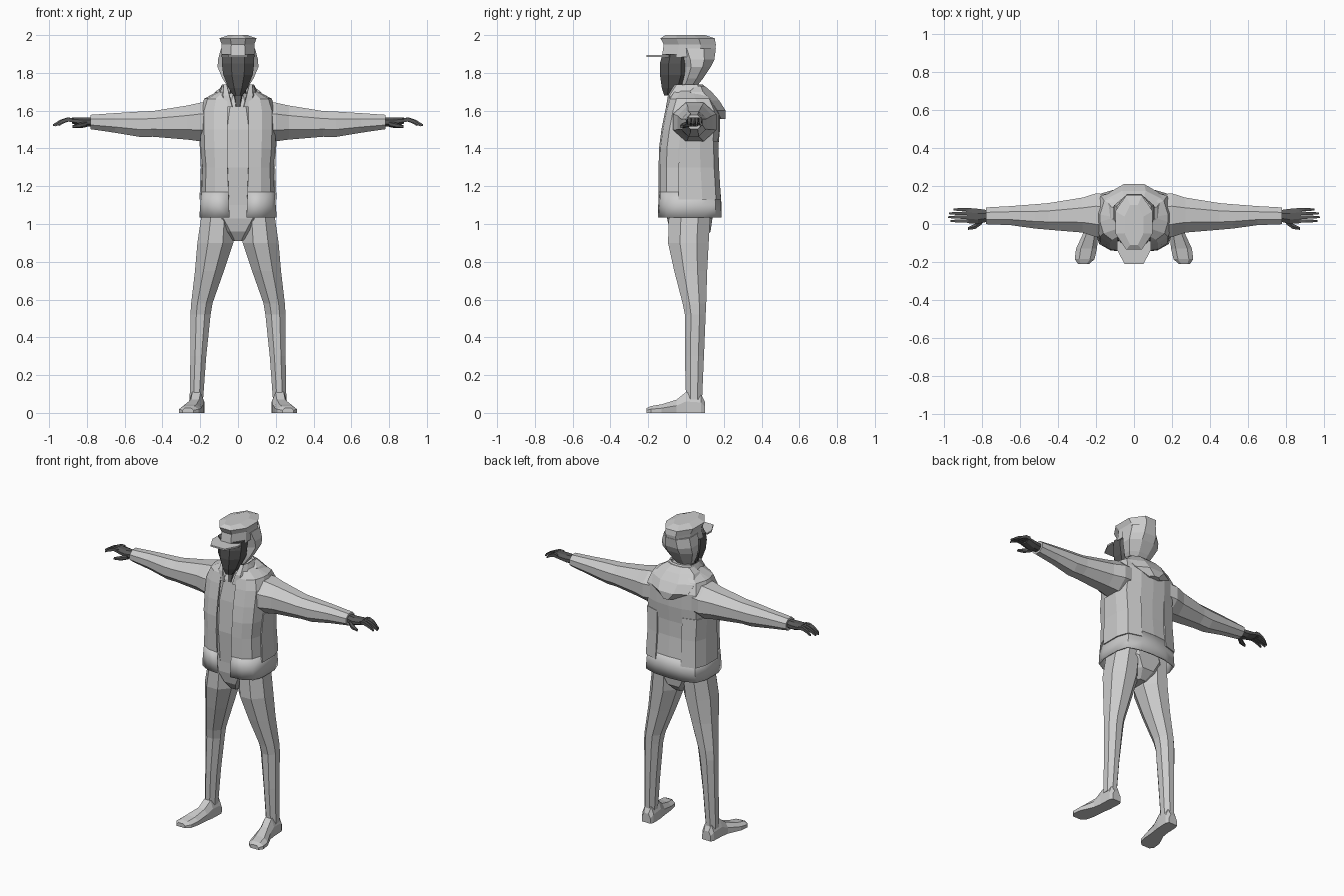
import bpy, math

old = bpy.data.objects.get("Cube")
if old:
    bpy.data.objects.remove(old)


def material(name, v):
    m = bpy.data.materials.new(name)
    m.use_nodes = True
    m.diffuse_color = (v, v, v, 1)
    m.node_tree.nodes["Principled BSDF"].inputs["Base Color"].default_value = (v, v, v, 1)
    return m


CLOTH = material("light grey cloth", 0.6)
SKIN = material("dark grey skin", 0.1)


def loft(name, rings, mat, closed=True, mirror=False, thick=0, smooth=False):
    """Skin a list of equal-length rings; closed rings get end caps."""
    n = len(rings[0])
    verts = [p for r in rings for p in r]
    faces = []
    for i in range(len(rings) - 1):
        for j in range(n if closed else n - 1):
            k = (j + 1) % n
            faces.append((i * n + j, i * n + k, (i + 1) * n + k, (i + 1) * n + j))
    if closed:
        faces.append(tuple(range(n))[::-1])
        faces.append(tuple(range(len(verts) - n, len(verts))))
    me = bpy.data.meshes.new(name)
    me.from_pydata(verts, [], faces)
    me.materials.append(mat)
    ob = bpy.data.objects.new(name, me)
    bpy.context.collection.objects.link(ob)
    bpy.ops.object.select_all(action="DESELECT")
    ob.select_set(True)
    bpy.context.view_layer.objects.active = ob
    bpy.ops.object.mode_set(mode="EDIT")
    bpy.ops.mesh.select_all(action="SELECT")
    bpy.ops.mesh.normals_make_consistent(inside=False)
    bpy.ops.object.mode_set(mode="OBJECT")
    if smooth:
        bpy.ops.object.shade_smooth_by_angle(angle=math.radians(50))
    if mirror:
        ob.modifiers.new("mirror", "MIRROR")
    if thick:
        s = ob.modifiers.new("thickness", "SOLIDIFY")
        s.thickness = thick
        s.offset = 0
    return ob


def circle(n, turn=0.5):
    return [(math.cos(a), math.sin(a)) for a in
            [(i + turn) * math.tau / n for i in range(n)]]


def flat_ring(z, x0, x1, y0, y1, n=8, turn=0.5):
    """Horizontal ring whose flat sides touch the given bounds."""
    pts = circle(n, turn)
    m = max(c for c, s in pts)
    k = max(s for c, s in pts)
    return [((x0 + x1) / 2 + c / m * (x1 - x0) / 2,
             (y0 + y1) / 2 + s / k * (y1 - y0) / 2, z) for c, s in pts]


def body(name, rows, mat, n=8, turn=0.5, **kw):
    """Centred part from rows of z, half width, front y, back y."""
    return loft(name, [flat_ring(z, -w, w, f, b, n, turn) for z, w, f, b in rows], mat, **kw)


def limb_ring(x, y, z, ry, rz, n=8):
    pts = circle(n)
    m = max(c for c, s in pts)
    return [(x, y + c / m * ry, z + s / m * rz) for c, s in pts]


# Legs and hips
leg = [(1.07, .02, .19, -.09, .13), (.9, .025, .215, -.095, .12),
       (.75, .075, .228, -.062, .112), (.58, .135, .248, -.018, .107),
       (.52, .145, .252, -.006, .104), (.3, .168, .252, -.006, .095), (.07, .185, .256, 0, .085)]
loft("trouser_legs", [flat_ring(*r) for r in leg], CLOTH, mirror=True)
body("trouser_hips", [(.91, .04, -.05, .08), (.96, .1, -.085, .13),
                      (1.03, .185, -.1, .14), (1.13, .17, -.1, .13)], CLOTH)

# Shoes, lofted from heel to toe
shoe = [(.1, .217, .03, .06), (.08, .217, .04, .1), (.0, .22, .04, .11),
        (-.05, .228, .04, .07), (-.13, .25, .055, .045), (-.185, .26, .052, .036), (-.21, .265, .03, .025)]
loft("shoes", [[(x - w, y, 0), (x + w, y, 0), (x + w, y, h * .55),
                (x + w * .55, y, h), (x - w * .55, y, h), (x - w, y, h * .55)]
               for y, x, w, h in shoe], CLOTH, mirror=True)

# Shirt
body("shirt", [(1.1, .13, -.105, .1), (1.3, .14, -.118, .11), (1.5, .14, -.105, .12),
               (1.63, .1, -.085, .1), (1.69, .06, -.06, .06)], CLOTH)


def coat_row(z, gap, w, f, b):
    """Half outline of an open coat from front edge to back centre."""
    return [(gap, f, z), ((gap + w) / 2, f + .008, z), (w * .9, f + .04, z), (w, f + .1, z),
            (w, b - .1, z), (w * .88, b - .03, z), (w * .45, b - .005, z), (0, b, z)]


# Jacket, open at the front
coat = [(1.17, .05, .188, -.14, .178), (1.3, .055, .183, -.14, .165),
        (1.4, .055, .192, -.138, .165), (1.5, .055, .195, -.125, .175),
        (1.6, .055, .195, -.105, .175), (1.66, .055, .175, -.088, .15), (1.7, .05, .1, -.065, .12)]
loft("jacket", [coat_row(*r) for r in coat], CLOTH, closed=False, mirror=True, thick=.01)
hem = [(1.035, .045, .2, -.142, .184), (1.1, .048, .195, -.142, .183), (1.17, .05, .188, -.14, .178)]
loft("jacket_hem", [coat_row(*r) for r in hem], CLOTH, closed=False, mirror=True,
     thick=.01, smooth=True)
flap = [(1.13, .05, .2, -.14, .186), (1.3, .05, .193, -.14, .176), (1.44, .05, .2, -.13, .172)]
loft("jacket_side_flaps", [coat_row(*r)[3:7] for r in flap], CLOTH,
     closed=False, mirror=True, thick=.008)

# Collar and folded hood
collar = [(1.62, .03, .1, -.1, .12), (1.68, .045, .105, -.09, .13), (1.735, .058, .085, -.055, .085)]
loft("collar", [coat_row(*r) for r in collar], CLOTH, closed=False, mirror=True, thick=.012)
body("folded_hood", [(1.555, .04, .13, .21), (1.6, .13, .06, .21), (1.655, .15, .02, .175),
                     (1.7, .12, -.02, .135), (1.73, .08, .03, .1)], CLOTH)

# Sleeves
sleeve = [(.13, .045, 1.545, .11, .1), (.2, .046, 1.54, .115, .102), (.27, .047, 1.537, .092, .09),
          (.45, .04, 1.53, .07, .068), (.52, .04, 1.528, .064, .067),
          (.65, .044, 1.535, .05, .052), (.78, .043, 1.54, .044, .038)]
loft("sleeves", [limb_ring(*r) for r in sleeve], CLOTH, mirror=True)

# Hands: palm, four fingers and thumb
palm = [(.77, .043, 1.54, .03, .025), (.82, .04, 1.54, .04, .024), (.88, .045, 1.548, .04, .016)]
loft("palms", [limb_ring(*r) for r in palm], SKIN, mirror=True)
for i, (name, tip) in enumerate([("index", .965), ("middle", .98), ("ring", .975), ("little", .95)]):
    y = .016 + i * .02
    step = (tip - .87) / 3
    path = [(.87, 1.55, .011), (.87 + step, 1.553, .01), (.87 + 2 * step, 1.542, .009), (tip, 1.522, .005)]
    loft(name + "_fingers", [limb_ring(x, y, z, r * .85, r, 4) for x, z, r in path], SKIN, mirror=True)
thumb = [(.8, .015, 1.53, .016, .014), (.835, -.012, 1.522, .014, .013), (.875, -.024, 1.515, .007, .007)]
loft("thumbs", [limb_ring(*r, 6) for r in thumb], SKIN, mirror=True)

# Neck and face
body("neck", [(1.62, .025, -.09, .04), (1.68, .04, -.075, .045), (1.77, .045, -.07, .05)], SKIN)
body("face", [(1.68, .025, -.115, -.06), (1.72, .05, -.128, -.01), (1.79, .078, -.138, .02),
              (1.85, .086, -.138, .02), (1.9, .085, -.125, .02)], SKIN)

# Cap: back of the head, crown and brim
body("cap_back", [(1.72, .05, -.035, .05), (1.77, .082, -.025, .09), (1.83, .108, -.015, .13),
                  (1.87, .106, -.03, .15), (1.93, .09, -.06, .158)], CLOTH)
body("cap_crown", [(1.885, .088, -.128, .15), (1.95, .086, -.118, .158),
                   (1.983, .098, -.135, .152), (2.0, .05, -.11, .1)], CLOTH)
outline = [(-.09, -.09), (-.09, -.135), (-.05, -.21), (.05, -.21), (.09, -.135), (.09, -.09)]
loft("cap_brim", [[(x, y, z) for x, y in outline] for z in (1.884, 1.894)], CLOTH)
